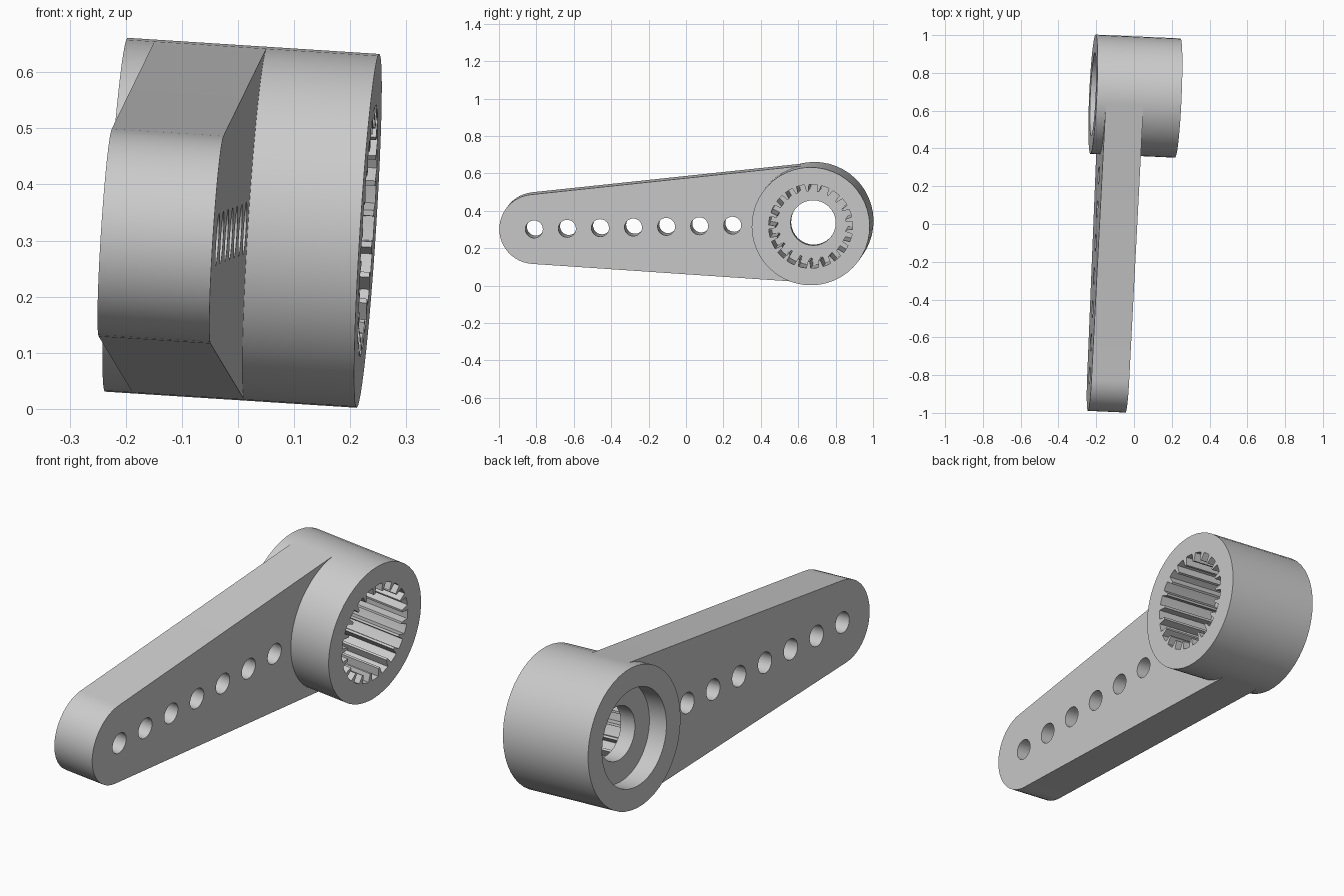
import bpy, bmesh, math
from mathutils import Vector, Matrix

cube = bpy.data.objects.get("Cube")
if cube:
    bpy.data.objects.remove(cube, do_unlink=True)

# Dimensions along the hub axis (local x) and in its cross-section
HUB_R, HUB_LEN = 0.316, 0.45
ARM_X0, ARM_X1 = 0.05, 0.25
TIP_R, TIP_DIST = 0.186, 1.49
SOCKET_R, TOOTH_R, TEETH = 0.225, 0.188, 21
HOLE_R, HOLE_COUNT, HOLE_STEP = 0.047, 7, 0.177

grey = bpy.data.materials.new("plain grey")
grey.use_nodes = True
grey.diffuse_color = (0.6, 0.6, 0.6, 1)
grey.node_tree.nodes["Principled BSDF"].inputs["Base Color"].default_value = (0.6, 0.6, 0.6, 1)


def arc(r, start, end, steps, cy=0.0):
    """Points (y, z) on an arc, both ends included."""
    angles = [start + (end - start) * i / steps for i in range(steps + 1)]
    return [(cy + r * math.cos(a), r * math.sin(a)) for a in angles]


def circle(r, steps, cy=0.0):
    return arc(r, 0, math.tau, steps, cy)[:-1]


def prism(name, profile, x0, x1):
    """Extrude a (y, z) profile along x."""
    bm = bmesh.new()
    face = bm.faces.new([bm.verts.new((x0, y, z)) for y, z in profile])
    out = bmesh.ops.extrude_face_region(bm, geom=[face])
    moved = [v for v in out["geom"] if isinstance(v, bmesh.types.BMVert)]
    bmesh.ops.translate(bm, verts=moved, vec=(x1 - x0, 0, 0))
    bmesh.ops.recalc_face_normals(bm, faces=bm.faces)
    mesh = bpy.data.meshes.new(name)
    bm.to_mesh(mesh)
    bm.free()
    mesh.materials.append(grey)
    obj = bpy.data.objects.new(name, mesh)
    bpy.context.collection.objects.link(obj)
    return obj


def combine(body, tool, operation):
    """Apply a boolean and discard the tool."""
    tool.hide_render = True
    mod = body.modifiers.new("boolean", "BOOLEAN")
    mod.operation, mod.solver, mod.object = operation, "EXACT", tool
    bpy.context.view_layer.objects.active = body
    bpy.ops.object.modifier_apply(modifier=mod.name)
    bpy.data.objects.remove(tool, do_unlink=True)


# Hub, joined with a tapered arm tangent to it and rounded at the tip
lever = prism("lever_arm", circle(HUB_R, 48), 0, HUB_LEN)
taper = math.asin((HUB_R - TIP_R) / TIP_DIST)
top, bottom = math.pi / 2 + taper, 1.5 * math.pi - taper
outline = arc(TIP_R, top, bottom, 24, -TIP_DIST)
inner = HUB_R - 0.001
outline += [(inner * math.cos(a), inner * math.sin(a)) for a in (bottom, top)]
combine(lever, prism("arm", outline, ARM_X0, ARM_X1), "UNION")

# Screw recess and through hole
combine(lever, prism("recess", circle(0.22, 48), -0.1, 0.09), "DIFFERENCE")
combine(lever, prism("bore", circle(0.121, 32), -0.1, 0.3), "DIFFERENCE")

# Toothed socket: wide valleys between narrow inward teeth
spline = []
pitch = math.tau / TEETH
for i in range(TEETH):
    for part, r in ((-0.32, SOCKET_R), (0, SOCKET_R), (0.32, SOCKET_R),
                    (0.41, TOOTH_R), (0.59, TOOTH_R)):
        a = (i + part) * pitch
        spline.append((r * math.cos(a), r * math.sin(a)))
combine(lever, prism("socket", spline, 0.165, HUB_LEN + 0.1), "DIFFERENCE")

# Row of linkage holes along the arm
for i in range(HOLE_COUNT):
    y = -TIP_DIST + i * HOLE_STEP
    combine(lever, prism("hole", circle(HOLE_R, 24, y), 0, 0.3), "DIFFERENCE")

# Smooth curved walls, sharp rims
bpy.ops.object.select_all(action="DESELECT")
lever.select_set(True)
bpy.context.view_layer.objects.active = lever
bpy.ops.object.shade_smooth_by_angle(angle=math.radians(25))

# Slight tilt of the whole piece
axis = Vector((1, -0.045, -0.064)).normalized()
along = Vector((0, 1, 0.022))
along = (along - axis * along.dot(axis)).normalized()
up = axis.cross(along)
tilt = Matrix((axis, along, up)).transposed().to_4x4()
lever.data.transform(Matrix.Translation((-0.217, 0.687, 0.346)) @ tilt)
